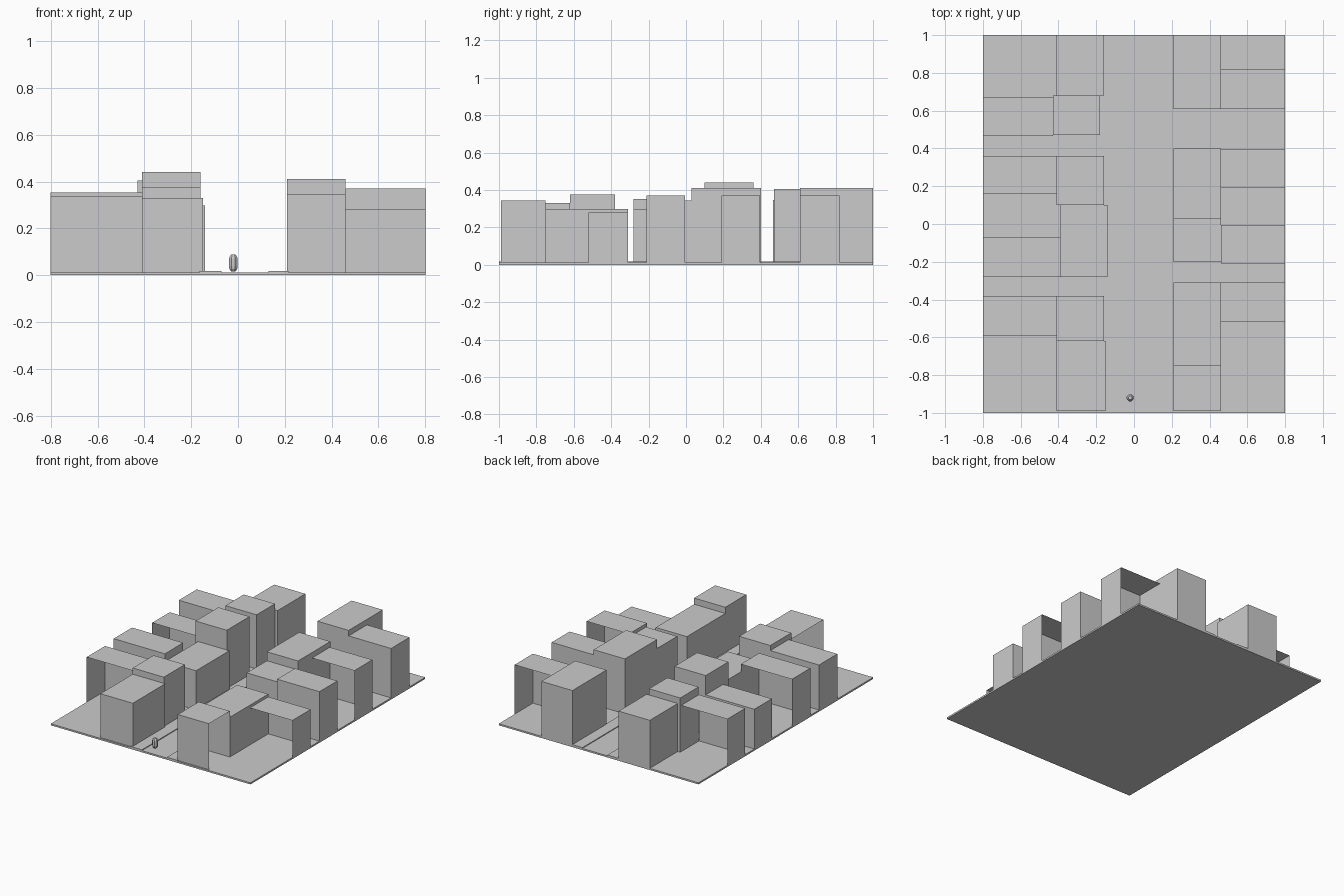
import bpy, bmesh, math

if "Cube" in bpy.data.objects:
    bpy.data.objects.remove(bpy.data.objects["Cube"])

BASE_Z = 0.012


def make_object(name, bm):
    mesh = bpy.data.meshes.new(name)
    bm.to_mesh(mesh)
    bm.free()
    obj = bpy.data.objects.new(name, mesh)
    bpy.context.collection.objects.link(obj)
    return obj


def box(name, x0, x1, y0, y1, z0, z1, open_sides=()):
    """Box with optional missing sides: '-x', '+x', '-y', '+y', '-z'."""
    bm = bmesh.new()
    bmesh.ops.create_cube(bm, size=1)
    for v in bm.verts:
        v.co = (x1 if v.co.x > 0 else x0,
                y1 if v.co.y > 0 else y0,
                z1 if v.co.z > 0 else z0)
    bm.normal_update()
    gone = []
    for side in open_sides:
        axis, sign = "xyz".index(side[1]), (1 if side[0] == "+" else -1)
        gone += [f for f in bm.faces if f.normal[axis] * sign > 0.9]
    bmesh.ops.delete(bm, geom=gone, context="FACES")
    return make_object(name, bm)


# ground slab and raised pavements either side of the road
box("ground", -0.8, 0.8, -1, 1, 0, BASE_Z)
box("left_pavement", -0.165, -0.07, -1, 1, BASE_Z, 0.018)
box("right_pavement", 0.13, 0.215, -1, 1, BASE_Z, 0.018)

# buildings lining the street: x0, x1, y0, y1, height, open sides
street_row = [
    (-0.41, -0.16, 0.68, 1.00, 0.36, ()),
    (-0.43, -0.18, 0.47, 0.68, 0.405, ()),
    (-0.41, -0.16, 0.10, 0.36, 0.44, ()),
    (-0.39, -0.14, -0.28, 0.10, 0.297, ()),
    (-0.41, -0.16, -0.62, -0.38, 0.375, ()),
    (-0.41, -0.15, -0.99, -0.62, 0.33, ("-x",)),
    (0.21, 0.46, 0.61, 1.00, 0.41, ()),
    (0.21, 0.46, 0.03, 0.40, 0.41, ()),
    (0.21, 0.46, -0.20, 0.03, 0.345, ()),
    (0.21, 0.46, -0.75, -0.31, 0.30, ()),
    (0.21, 0.46, -0.99, -0.75, 0.345, ("+x",)),
]
for i, (x0, x1, y0, y1, h, gaps) in enumerate(street_row):
    box(f"street_building_{i + 1}", x0, x1, y0, y1, BASE_Z, h, ("-z",) + gaps)

# side wings behind them, open towards the courtyards
wings = [
    (-0.8, -0.43, 0.465, 0.67, 0.347, ("+y", "+x")),
    (-0.8, -0.41, 0.16, 0.36, 0.30, ("-y", "+x")),
    (-0.8, -0.39, -0.28, -0.07, 0.353, ("+y",)),
    (-0.8, -0.41, -0.59, -0.38, 0.338, ("-y", "+x")),
    (0.46, 0.8, 0.61, 0.82, 0.37, ("+y", "-x")),
    (0.46, 0.8, 0.19, 0.395, 0.37, ("-y", "-x")),
    (0.46, 0.8, -0.21, -0.005, 0.37, ("+y",)),
    (0.46, 0.8, -0.52, -0.31, 0.28, ("-y", "-x")),
]
for i, (x0, x1, y0, y1, h, gaps) in enumerate(wings):
    box(f"side_wing_{i + 1}", x0, x1, y0, y1, BASE_Z, h, ("-z",) + gaps)

# small capsule standing in the road
profile = [(0.010, 0.016), (0.018, 0.027), (0.020, 0.036),
           (0.020, 0.068), (0.018, 0.077), (0.010, 0.088)]
sides = 8
bm = bmesh.new()
rings = [[bm.verts.new((-0.02 + r * math.cos(2 * math.pi * (k + 0.5) / sides),
                        -0.92 + r * math.sin(2 * math.pi * (k + 0.5) / sides), z))
          for k in range(sides)] for r, z in profile]
for low, high in zip(rings, rings[1:]):
    for k in range(sides):
        n = (k + 1) % sides
        bm.faces.new((low[k], low[n], high[n], high[k]))
bm.faces.new(rings[0][::-1])
bm.faces.new(rings[-1])
make_object("capsule", bm)
